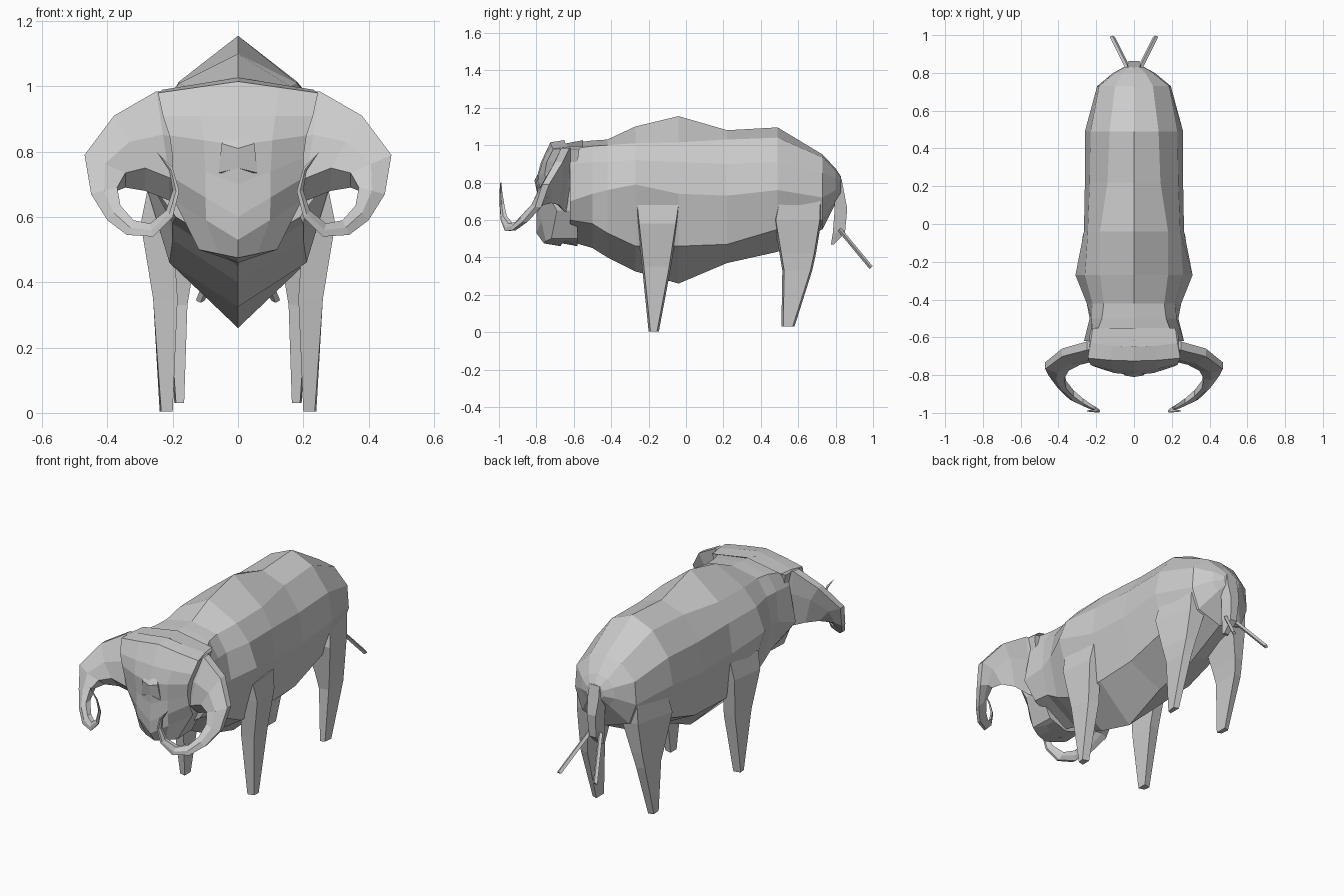
import bpy, bmesh
from mathutils import Vector

hide = bpy.data.materials.new("plain_grey")
hide.diffuse_color = (0.6, 0.6, 0.6, 1)


def make(name, rings, mirrored=False):
    """Loft closed rings of equal size, cap the ends, optionally copy across x."""
    bm = bmesh.new()
    for sx in ((1, -1) if mirrored else (1,)):
        rows = [[bm.verts.new((p[0] * sx, p[1], p[2])) for p in r] for r in rings]
        n = len(rows[0])
        for a, b in zip(rows, rows[1:]):
            for i in range(n):
                j = (i + 1) % n
                bm.faces.new((a[i], a[j], b[j], b[i]))
        bm.faces.new(rows[0])
        bm.faces.new(rows[-1])
    bmesh.ops.remove_doubles(bm, verts=bm.verts, dist=0.0005)
    bmesh.ops.recalc_face_normals(bm, faces=bm.faces)
    me = bpy.data.meshes.new(name)
    bm.to_mesh(me)
    bm.free()
    me.materials.append(hide)
    ob = bpy.data.objects.new(name, me)
    bpy.context.collection.objects.link(ob)
    return ob


def symmetric(half):
    """Close a half outline whose first and last points lie on x = 0."""
    return half + [(-x, y, z) for x, y, z in half[-2:0:-1]]


# body: y, ridge z, upper flank, seam, widest point, lower flank, belly z
sections = [
    (0.83, 0.83, (0.03, 0.82), (0.05, 0.80), (0.055, 0.77), (0.04, 0.75), 0.74),
    (0.80, 0.875, (0.06, 0.86), (0.10, 0.82), (0.11, 0.76), (0.07, 0.71), 0.69),
    (0.73, 0.95, (0.10, 0.935), (0.185, 0.85), (0.195, 0.72), (0.15, 0.60), 0.55),
    (0.49, 1.095, (0.13, 1.04), (0.23, 0.91), (0.26, 0.76), (0.20, 0.55), 0.43),
    (0.22, 1.08, (0.14, 1.03), (0.235, 0.90), (0.26, 0.73), (0.21, 0.47), 0.37),
    (-0.04, 1.155, (0.18, 1.015), (0.245, 0.91), (0.265, 0.74), (0.21, 0.46), 0.26),
    (-0.27, 1.10, (0.18, 1.01), (0.26, 0.92), (0.31, 0.79), (0.21, 0.46), 0.325),
    (-0.42, 1.03, (0.16, 1.00), (0.22, 0.91), (0.25, 0.76), (0.20, 0.53), 0.40),
    (-0.50, 1.025, (0.17, 0.995), (0.225, 0.91), (0.235, 0.74), (0.20, 0.58), 0.45),
    (-0.62, 1.01, (0.215, 0.98), (0.225, 0.90), (0.265, 0.70), (0.19, 0.60), 0.485),
]
make("body", [symmetric([(0, s[0], s[1])] + [(x, s[0], z) for x, z in s[2:6]]
                        + [(0, s[0], s[6])]) for s in sections])

# head: centre z, centre y, edge x, edge z, edge y, back y
levels = [
    (1.027, -0.65, 0.23, 0.99, -0.63, -0.55),
    (1.015, -0.725, 0.245, 0.98, -0.71, -0.57),
    (0.91, -0.775, 0.23, 0.91, -0.745, -0.58),
    (0.82, -0.80, 0.21, 0.85, -0.755, -0.58),
    (0.70, -0.795, 0.20, 0.78, -0.745, -0.58),
    (0.60, -0.80, 0.20, 0.72, -0.73, -0.58),
    (0.53, -0.80, 0.195, 0.65, -0.69, -0.58),
    (0.475, -0.76, 0.12, 0.50, -0.72, -0.58),
    (0.46, -0.67, 0.09, 0.49, -0.64, -0.58),
]
head = []
for zc, yc, xe, ze, ye, yb in levels:
    head.append(symmetric([(0, yc, zc), (xe * 0.5, yc * 0.75 + ye * 0.25, (zc + ze) / 2),
                           (xe, ye, ze), (xe * 0.95, yb, ze), (0, yb, zc)]))
make("head", head)

# nose: bridge flaring out over a recessed underside
make("nose", [symmetric([(0, -0.775, 0.88), (0.03, -0.775, 0.86), (0.03, -0.76, 0.85),
                         (0, -0.76, 0.87)]),
              symmetric([(0, -0.81, 0.81), (0.05, -0.802, 0.825), (0.05, -0.76, 0.82),
                         (0, -0.76, 0.80)]),
              symmetric([(0, -0.797, 0.75), (0.06, -0.79, 0.735), (0.06, -0.76, 0.735),
                         (0, -0.76, 0.75)])])

# horns: outer (x, y, z), inner (x, y, z), half thickness, drop of the inner rear edge
horn = [
    ((0.20, -0.63, 0.98), (0.18, -0.68, 0.70), 0.045, 0.06),
    ((0.25, -0.645, 0.985), (0.21, -0.70, 0.72), 0.045, 0.07),
    ((0.38, -0.68, 0.91), (0.285, -0.72, 0.75), 0.042, 0.07),
    ((0.47, -0.75, 0.79), (0.345, -0.755, 0.735), 0.036, 0.045),
    ((0.45, -0.79, 0.67), (0.37, -0.80, 0.69), 0.032, 0.01),
    ((0.40, -0.86, 0.59), (0.36, -0.855, 0.635), 0.026, 0),
    ((0.34, -0.92, 0.545), (0.32, -0.90, 0.59), 0.020, 0),
    ((0.26, -0.96, 0.54), (0.27, -0.94, 0.58), 0.016, 0),
    ((0.20, -0.985, 0.60), (0.22, -0.97, 0.62), 0.012, 0),
    ((0.18, -0.992, 0.68), (0.20, -0.98, 0.68), 0.009, 0),
    ((0.20, -0.995, 0.75), (0.21, -0.987, 0.74), 0.006, 0),
    ((0.25, -0.99, 0.80), (0.247, -0.99, 0.797), 0.003, 0),
]
rings = []
for o, i, t, drop in horn:
    o, i = Vector(o), Vector(i)
    m = (o + i) / 2
    d = Vector((0, t, 0))
    rear = i + d - Vector((0, 0, drop))
    rings.append([o + d * 0.5, o - d * 0.5, m - d, i - d * 0.6, rear, m + d])
make("horns", rings, True)


# legs: z, inner x, front outer x, rear outer x, front y, rear y
def leg(name, levels):
    make(name, [[(a, f, z), (b, f + 0.01, z), (c, r - 0.01, z), (a, r, z)]
                for z, a, b, c, f, r in levels], True)


leg("front_legs", [(0.68, 0.20, 0.278, 0.255, -0.27, -0.03),
                   (0.58, 0.20, 0.298, 0.27, -0.26, -0.045),
                   (0.35, 0.185, 0.26, 0.25, -0.235, -0.08),
                   (0.005, 0.20, 0.235, 0.24, -0.20, -0.145)])
leg("hind_legs", [(0.75, 0.10, 0.225, 0.19, 0.50, 0.73),
                  (0.60, 0.10, 0.25, 0.195, 0.47, 0.725),
                  (0.42, 0.14, 0.225, 0.20, 0.50, 0.695),
                  (0.33, 0.155, 0.21, 0.205, 0.515, 0.675),
                  (0.03, 0.165, 0.19, 0.195, 0.51, 0.58)])

# tail: flat dock hanging clear of the rump
make("tail_dock", [[(-w, f, z), (w, f, z), (w * 0.7, r, z), (-w * 0.7, r, z)]
                   for z, w, f, r in [(0.82, 0.045, 0.78, 0.832), (0.75, 0.05, 0.79, 0.845),
                                      (0.66, 0.04, 0.795, 0.862), (0.53, 0.03, 0.785, 0.85),
                                      (0.47, 0.02, 0.775, 0.79)]])
# tail strands: a thin pair spreading backward
make("tail_strands", [[(x - 0.014, y, z), (x, y - 0.008, z - 0.008),
                       (x + 0.014, y, z), (x, y + 0.008, z + 0.008)]
                      for x, y, z in [(0.03, 0.82, 0.55), (0.115, 0.99, 0.345)]], True)
